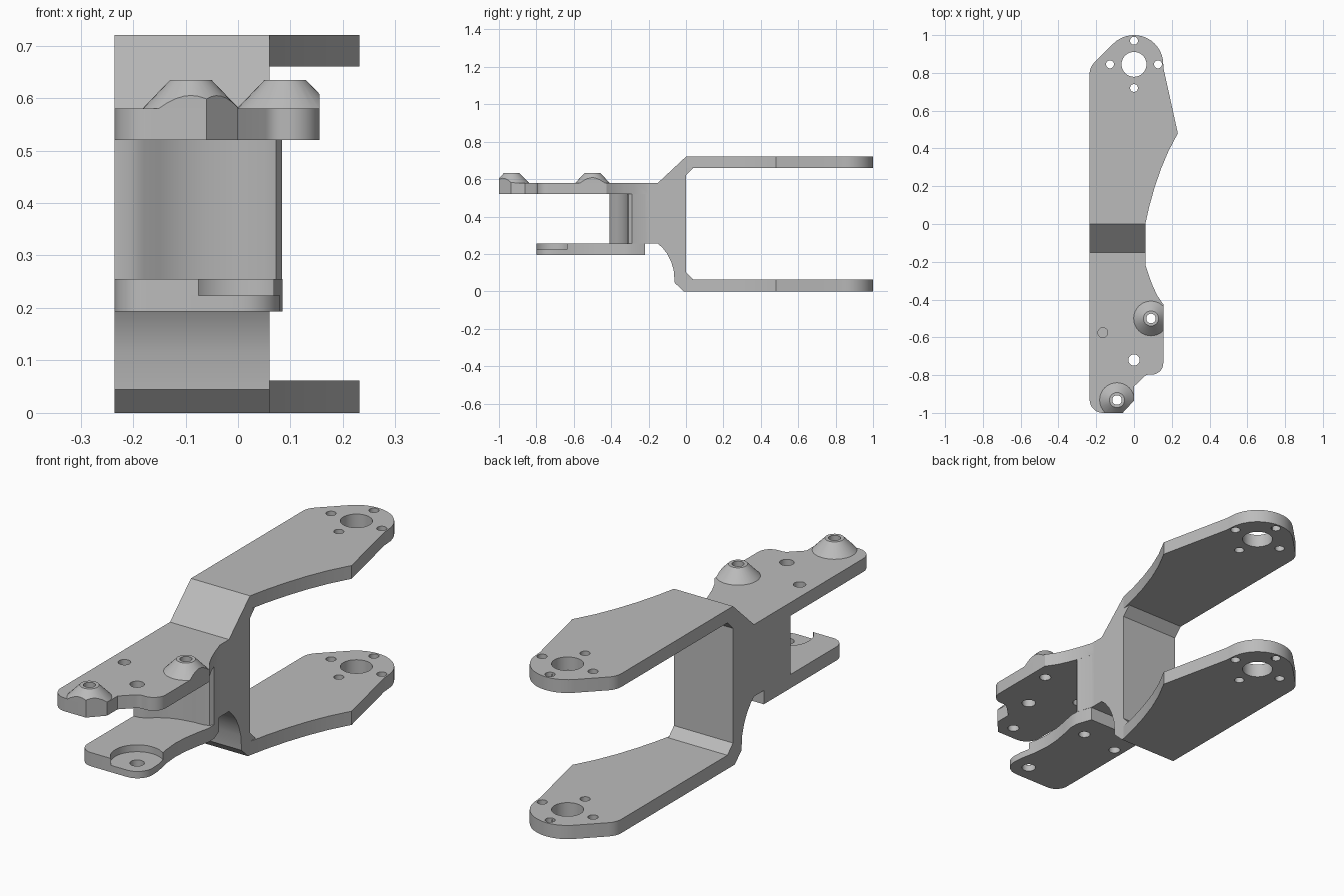
import bpy, bmesh, math
from mathutils import Vector

if "Cube" in bpy.data.objects:
    bpy.data.objects.remove(bpy.data.objects["Cube"])

grey = bpy.data.materials.new("mid grey")
grey.diffuse_color = (0.5, 0.5, 0.5, 1)
grey.use_nodes = True
grey.node_tree.nodes["Principled BSDF"].inputs["Base Color"].default_value = grey.diffuse_color


def rounded(corners, step=12):
    """Outline from (x, y) or (x, y, fillet radius) corners."""
    out, n = [], len(corners)
    for i, c in enumerate(corners):
        p = Vector(c[:2])
        if len(c) < 3:
            out.append(tuple(p))
            continue
        a = (Vector(corners[i - 1][:2]) - p).normalized()
        b = (Vector(corners[(i + 1) % n][:2]) - p).normalized()
        half = a.angle(b) / 2
        centre = p + (a + b).normalized() * c[2] / math.sin(half)
        t = c[2] / math.tan(half)
        v0, v1 = p + a * t - centre, p + b * t - centre
        a0 = math.atan2(v0.y, v0.x)
        d = math.atan2(v1.y, v1.x) - a0
        d = (d + math.pi) % (2 * math.pi) - math.pi
        k = max(2, math.ceil(abs(math.degrees(d)) / step))
        for j in range(k + 1):
            w = a0 + d * j / k
            out.append((centre.x + c[2] * math.cos(w), centre.y + c[2] * math.sin(w)))
    return out


def finish(name, bm):
    bmesh.ops.recalc_face_normals(bm, faces=bm.faces[:])
    me = bpy.data.meshes.new(name)
    bm.to_mesh(me)
    bm.free()
    me.materials.append(grey)
    ob = bpy.data.objects.new(name, me)
    bpy.context.collection.objects.link(ob)
    return ob


def prism(name, outline, lo, hi, along_x=False):
    """Extrude an outline along z, or a (y, z) outline along x."""
    bm = bmesh.new()
    place = (lambda p: (lo, *p)) if along_x else (lambda p: (*p, lo))
    face = bm.faces.new([bm.verts.new(place(p)) for p in outline])
    ext = bmesh.ops.extrude_face_region(bm, geom=[face])
    move = (hi - lo, 0, 0) if along_x else (0, 0, hi - lo)
    bmesh.ops.translate(bm, vec=move, verts=[v for v in ext["geom"] if isinstance(v, bmesh.types.BMVert)])
    return finish(name, bm)


def cone(name, x, y, lo, hi, r0, r1=None, sides=32):
    bm = bmesh.new()
    bmesh.ops.create_cone(bm, cap_ends=True, segments=sides, radius1=r0,
                          radius2=r0 if r1 is None else r1, depth=hi - lo)
    bmesh.ops.translate(bm, vec=(x, y, (lo + hi) / 2), verts=bm.verts[:])
    return finish(name, bm)


def combine(ob, other, op):
    mod = ob.modifiers.new(op, 'BOOLEAN')
    mod.operation, mod.solver, mod.object = op, 'EXACT', other
    bpy.context.view_layer.objects.active = ob
    bpy.ops.object.modifier_apply(modifier=mod.name)
    bpy.data.objects.remove(other, do_unlink=True)


def drill(ob, holes, lo, hi):
    for x, y, r in holes:
        combine(ob, cone("drill", x, y, lo, hi, r), 'DIFFERENCE')


LEFT, RIGHT = -0.235, 0.06

# Central upright with sloped shoulder and scooped underside
body = prism("bracket_body", [
    (0.04, 0.72), (0, 0.72), (-0.15, 0.58), (-0.22, 0.58), (-0.22, 0.255),
    (-0.15, 0.255), (-0.125, 0.232), (-0.1, 0.2), (-0.08, 0.16), (-0.066, 0.115),
    (-0.06, 0.045), (-0.012, 0), (0.04, 0), (0.04, 0.062), (0, 0.102), (0, 0.62),
    (0.04, 0.66)], LEFT, RIGHT, along_x=True)

# Rear fork arms with the bearing bore and four bolt holes
nose = [(0.155 * math.cos(math.radians(a)), 0.845 + 0.155 * math.sin(math.radians(a)))
        for a in range(-9 + 9, 136, 9)]
arm_outline = rounded([(LEFT, 0), (RIGHT, 0), (0.08, 0.09), (0.108, 0.19), (0.142, 0.29),
                       (0.182, 0.385), (0.232, 0.48), (0.157, 0.82)]
                      + nose + [(LEFT, 0.83, 0.08)])
for name, lo, hi in (("lower_arm", 0, 0.062), ("upper_arm", 0.66, 0.72)):
    arm = prism(name, arm_outline, lo, hi)
    drill(arm, [(0, 0.845, 0.066), (0.127, 0.845, 0.021), (-0.127, 0.845, 0.021),
                (0, 0.97, 0.021), (0, 0.72, 0.021)], lo - 0.1, hi + 0.1)
    combine(body, arm, 'UNION')

# Upper front plate
upper_outline = rounded([(LEFT, -0.2), (LEFT, -1, 0.07), (-0.06, -1), (0, -0.935), (0, -0.86),
                         (0.065, -0.797, 0.04), (0.155, -0.797, 0.06), (0.155, -0.425),
                         (0.124, -0.38), (0.1, -0.33), (0.08, -0.277), (RIGHT, -0.215),
                         (RIGHT, -0.2)])
upper = prism("upper_front_plate", upper_outline, 0.52, 0.58)

# Lower front plate with round seat around its hole
lower = prism("lower_front_plate", rounded([
    (LEFT, -0.22), (LEFT, -0.8, 0.06), (0.085, -0.8, 0.075), (0.078, -0.68),
    (0.062, -0.6), (0.056, -0.53), (0.06, -0.46), (0.072, -0.39), (0.085, -0.33),
    (0.084, -0.29), (RIGHT, -0.22)]), 0.193, 0.255)
drill(lower, [(0, -0.72, 0.11)], 0.224, 0.4)
drill(lower, [(0, -0.72, 0.03)], 0.1, 0.4)
drill(lower, [(0, -0.34, 0.025), (-0.19, -0.36, 0.025)], 0.1, 0.24)

# Curved web joining the two front plates
web = prism("front_web", [
    (LEFT, -0.2), (LEFT, -0.41), (-0.205, -0.408), (-0.18, -0.395), (-0.15, -0.37),
    (-0.11, -0.345), (-0.06, -0.328), (0, -0.318), (0.05, -0.315), (0.072, -0.308),
    (0.084, -0.29), (RIGHT, -0.216), (RIGHT, -0.2)], 0.255, 0.54)

for part in (web, lower, upper):
    combine(body, part, 'UNION')
drill(body, [(0, -0.72, 0.03), (-0.165, -0.575, 0.026)], 0.45, 0.7)

# Conical bosses, trimmed to the plate edge and bored through
bosses = []
for name, x, y in (("front_boss", -0.09, -0.932), ("rear_boss", 0.09, -0.5)):
    boss = cone(name, x, y, 0.58, 0.634, 0.092, 0.04)
    combine(boss, prism("trim", upper_outline, 0.5, 0.7), 'INTERSECT')
    for ob in (boss, body):
        drill(ob, [(x, y, 0.025)], 0.45, 0.7)
    bosses.append(boss)

bpy.ops.object.select_all(action='DESELECT')
for ob in [body] + bosses:
    ob.select_set(True)
bpy.context.view_layer.objects.active = body
bpy.ops.object.shade_smooth_by_angle(angle=math.radians(28))
